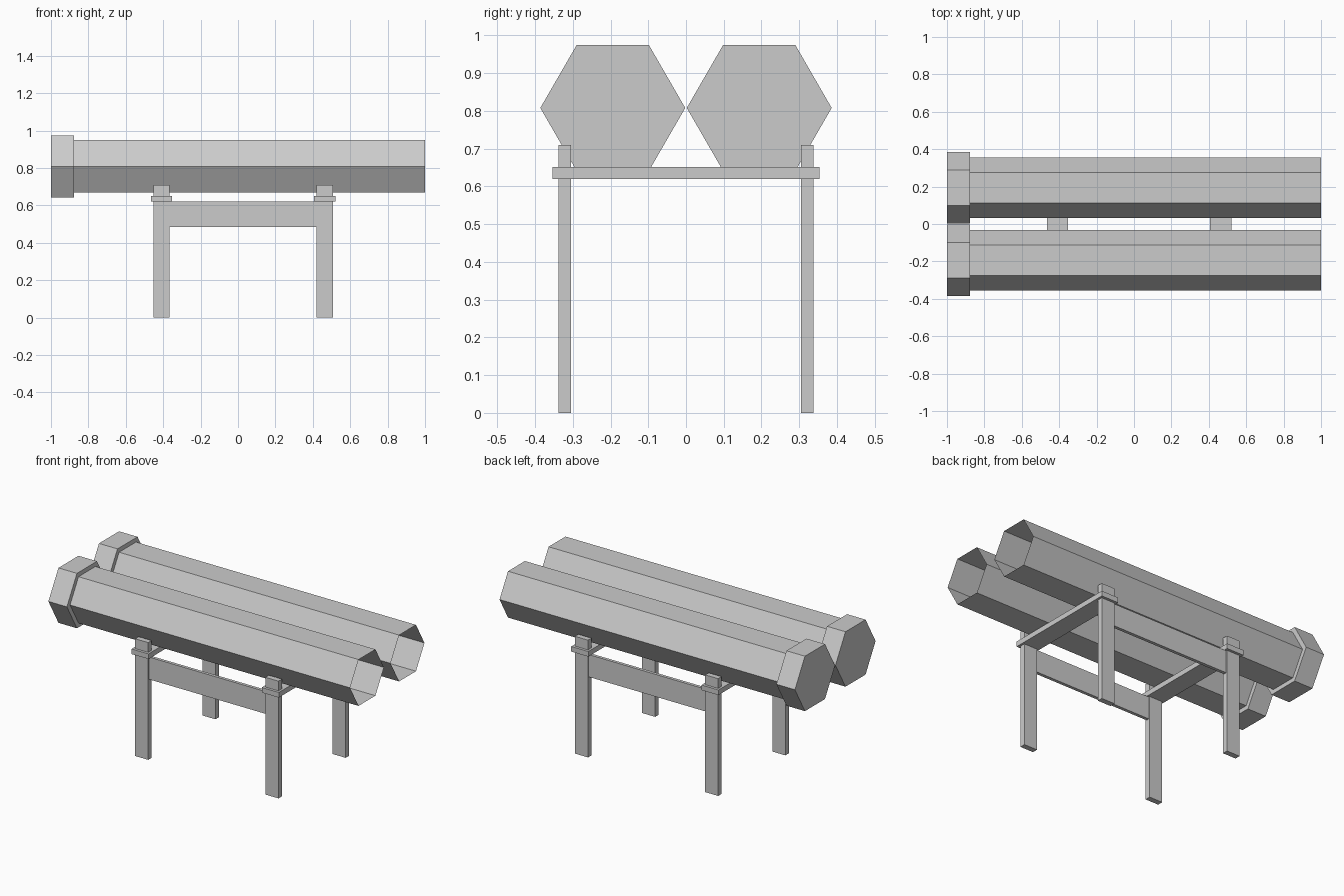
import bpy
from math import pi

cube = bpy.data.objects.get("Cube")
if cube:
    bpy.data.objects.remove(cube, do_unlink=True)

# Single plain grey finish
grey = bpy.data.materials.new("plain_grey")
grey.use_nodes = True
colour = (0.6, 0.6, 0.6, 1)
grey.diffuse_color = colour
grey.node_tree.nodes["Principled BSDF"].inputs["Base Color"].default_value = colour


def finish(name):
    obj = bpy.context.object
    obj.name = name
    obj.data.materials.append(grey)
    return obj


def box(name, x, y, z):
    """Box from (min, max) ranges on each axis."""
    centre = [(a + b) / 2 for a, b in (x, y, z)]
    bpy.ops.mesh.primitive_cube_add(size=1, location=centre)
    obj = finish(name)
    obj.scale = [b - a for a, b in (x, y, z)]
    bpy.ops.object.transform_apply(location=False, rotation=False, scale=True)


def hexagon(name, radius, x0, x1, y, fill):
    """Six-sided prism lying along x with a corner at the top."""
    bpy.ops.mesh.primitive_cylinder_add(
        vertices=6, radius=radius, depth=x1 - x0, end_fill_type=fill,
        location=((x0 + x1) / 2, y, 0.808), rotation=(0, pi / 2, 0))
    obj = finish(name)
    # Turn the profile so that a corner points straight up
    top = max((obj.matrix_world @ v.co).z for v in obj.data.vertices)
    if top < radius * 0.95:
        obj.rotation_euler = (pi / 6, pi / 2, 0)
    bpy.ops.object.transform_apply(location=False, rotation=True, scale=False)


leg_spans = {"right": (-0.452, -0.365), "left": (0.42, 0.508)}

for side, s in (("front", -1), ("back", 1)):
    # Open thin-walled tube with a closed end cap
    hexagon(side + "_tube", 0.162, -0.876, 1, s * 0.194, 'NOTHING')
    hexagon(side + "_end_cap", 0.192, -1, -0.876, s * 0.194, 'NGON')
    # Legs and the long rail joining them
    leg_y = sorted((s * 0.305, s * 0.338))
    for end, span in leg_spans.items():
        box(f"{side}_{end}_leg", span, leg_y, (0, 0.71))
    rail_y = sorted((s * 0.312, s * 0.331))
    box(side + "_rail", (-0.365, 0.42), rail_y, (0.485, 0.62))

# Cross planks carrying the tubes
for end, (a, b) in leg_spans.items():
    box(end + "_cross_plank", (a - 0.013, b + 0.013), (-0.354, 0.354), (0.62, 0.651))
